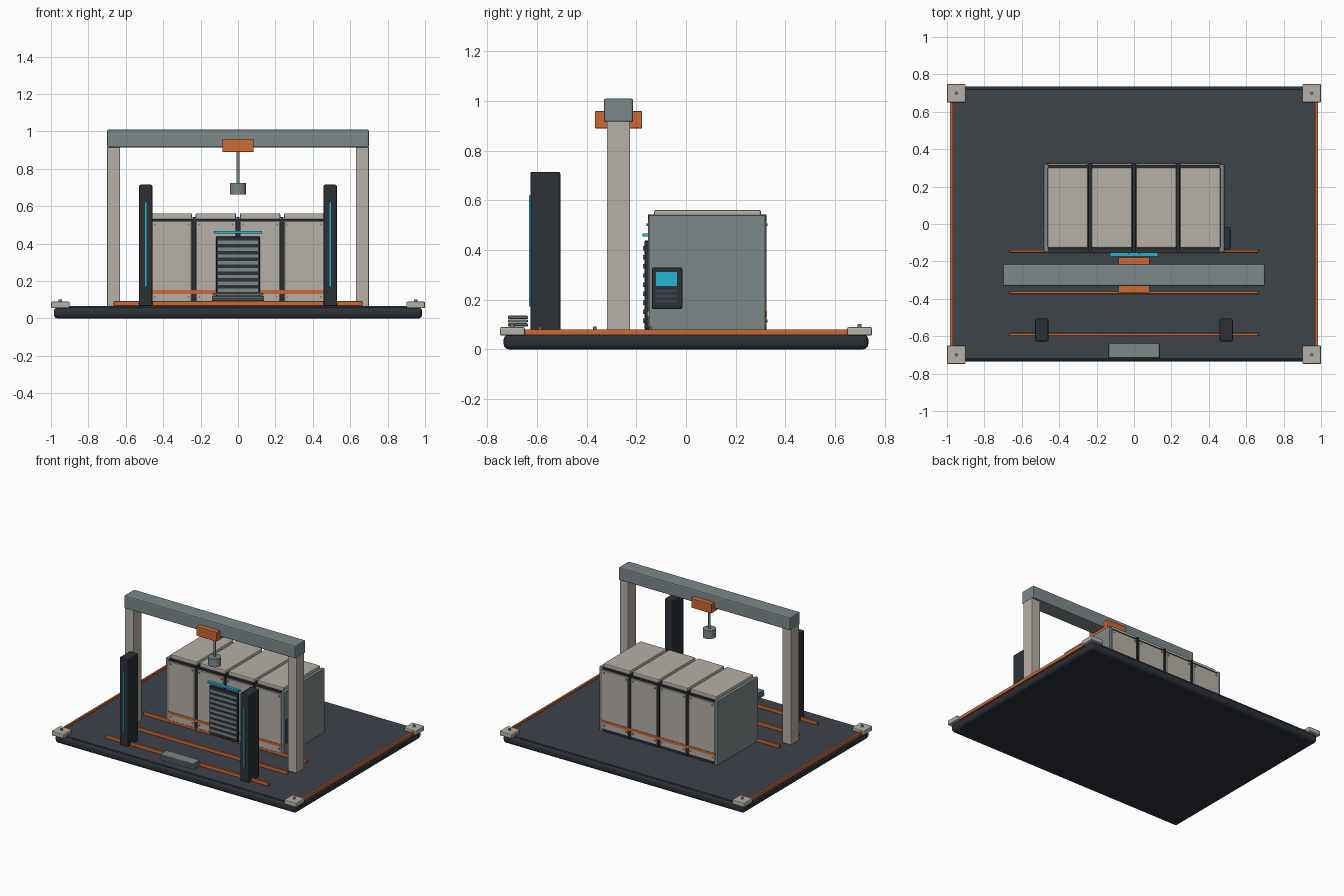
import bpy, bmesh, math
from mathutils import Matrix, Vector

if "Cube" in bpy.data.objects:
    bpy.data.objects.remove(bpy.data.objects["Cube"])


def paint(name, rgb):
    """Flat material from 0-255 display values, stored as linear."""
    m = bpy.data.materials.new(name)
    lin = [((c / 255 + 0.055) / 1.055) ** 2.4 for c in rgb]
    m.diffuse_color = (*lin, 1)
    m.use_nodes = True
    m.node_tree.nodes["Principled BSDF"].inputs["Base Color"].default_value = m.diffuse_color
    return m


CHARCOAL = paint("charcoal", (44, 49, 55))
SLATE = paint("slate_deck", (61, 67, 74))
BONE = paint("bone_panel", (182, 177, 168))
STEEL = paint("steel_grey", (125, 137, 138))
ORANGE = paint("safety_orange", (205, 104, 52))
CYAN = paint("cyan_glow", (34, 182, 212))


def finish(bm, name, mat):
    me = bpy.data.meshes.new(name)
    bm.to_mesh(me)
    bm.free()
    me.materials.append(mat)
    ob = bpy.data.objects.new(name, me)
    bpy.context.collection.objects.link(ob)
    return ob


def box(name, mat, x, y, z, bevel=0.0, seg=2):
    """Box from (min, max) ranges on each axis, optionally bevelled."""
    bm = bmesh.new()
    bmesh.ops.create_cube(bm, size=1)
    for v in bm.verts:
        v.co = Vector([(r[0] + r[1]) / 2 + c * (r[1] - r[0])
                       for r, c in zip((x, y, z), v.co)])
    if bevel:
        bmesh.ops.bevel(bm, geom=bm.edges[:], offset=bevel, segments=seg,
                        profile=0.5, affect='EDGES')
    return finish(bm, name, mat)


def rod(name, mat, centre, r, length, axis='Z', sides=16):
    bm = bmesh.new()
    bmesh.ops.create_cone(bm, cap_ends=True, segments=sides, radius1=r, radius2=r, depth=length)
    if axis == 'Y':
        bmesh.ops.rotate(bm, verts=bm.verts, matrix=Matrix.Rotation(math.pi / 2, 3, 'X'))
    bmesh.ops.translate(bm, verts=bm.verts, vec=centre)
    return finish(bm, name, mat)


def around(c, half):
    return (c - half, c + half)


# Platform and deck
box("platform_base", CHARCOAL, (-0.985, 0.985), (-0.735, 0.735), (0, 0.06), 0.022, 3)
box("deck_plate", SLATE, (-0.97, 0.97), (-0.72, 0.72), (0.05, 0.067))

# Corner pads with bolts, and orange edge rails
for sx in (-1, 1):
    for sy in (-1, 1):
        box("corner_pad", BONE, around(sx * 0.95, 0.05), around(sy * 0.699, 0.05),
            (0.055, 0.09), 0.007)
        rod("pad_bolt", STEEL, (sx * 0.95, sy * 0.699, 0.094), 0.009, 0.016, sides=12)
    box("edge_rail", ORANGE, around(sx * 0.976, 0.007), (-0.66, 0.66), (0.058, 0.08))

# Floor rails
for y in (-0.145, -0.367, -0.59):
    box("floor_rail", ORANGE, (-0.665, 0.665), around(y, 0.007), (0.066, 0.092), 0.002, 1)

# Gantry
for sx in (-1, 1):
    box("gantry_post", BONE, around(sx * 0.665, 0.035), around(-0.272, 0.047),
        (0.065, 0.92), 0.005)
box("gantry_beam", STEEL, (-0.70, 0.70), (-0.331, -0.213), (0.915, 1.01), 0.008)
box("hoist_trolley", ORANGE, (-0.083, 0.083), (-0.367, -0.177), (0.89, 0.96), 0.004)
rod("hoist_cable", STEEL, (0, -0.272, 0.81), 0.008, 0.19)
rod("hoist_weight", STEEL, (0, -0.272, 0.694), 0.044, 0.06, sides=24)

# Cabinet core, side plates and foot
box("cabinet_core", CHARCOAL, (-0.468, 0.468), (-0.146, 0.316), (0.066, 0.533))
for sx in (-1, 1):
    box("cabinet_side", STEEL, around(sx * 0.471, 0.012), (-0.15, 0.32), (0.066, 0.541), 0.004)
for i in (-1, 0, 1):
    box("cabinet_divider", CHARCOAL, around(i * 0.235, 0.007), (-0.154, 0.324), (0.075, 0.543))

# Cabinet modules: lids, front and back panels with corner bolts
for i in range(4):
    cx = (i - 1.5) * 0.236
    box("module_lid", BONE, around(cx, 0.108), (-0.128, 0.302), (0.53, 0.562), 0.007)
    for face_y, s in ((-0.148, -1), (0.318, 1)):
        box("module_panel", BONE, around(cx, 0.107), around(face_y, 0.006), (0.085, 0.522), 0.003, 1)
        for bx in (-0.09, 0.09):
            for bz in (0.115, 0.502):
                rod("panel_bolt", STEEL, (cx + bx, face_y + s * 0.007, bz), 0.006, 0.008, 'Y', 8)
for face_y in (-0.154, 0.324):
    box("cabinet_stripe", ORANGE, (-0.465, 0.465), around(face_y, 0.003), (0.132, 0.152))

# Louvred vent with glowing strip
box("vent_frame", CHARCOAL, (-0.117, 0.117), (-0.168, -0.148), (0.08, 0.438), 0.003, 1)
for i in range(9):
    box("vent_slat", STEEL, (-0.108, 0.108), (-0.174, -0.165), around(0.115 + i * 0.0365, 0.009))
box("vent_light", CYAN, (-0.127, 0.127), (-0.175, -0.152), (0.455, 0.467))

# Control console on the right side
box("console", CHARCOAL, (0.478, 0.516), (-0.137, -0.015), (0.162, 0.33), 0.006)
box("console_screen", CYAN, (0.512, 0.519), (-0.12, -0.036), (0.255, 0.312))
for z in (0.236, 0.215, 0.194):
    box("console_key_row", SLATE, (0.512, 0.519), (-0.12, -0.036), around(z, 0.006))

# Scanner pylons with light strips
for sx in (-1, 1):
    box("pylon", CHARCOAL, around(sx * 0.493, 0.035), (-0.627, -0.506), (0.066, 0.715), 0.007)
    box("pylon_light", CYAN, around(sx * 0.493, 0.004), (-0.632, -0.624), (0.172, 0.62))

# Entry step made of stacked plates
for i in range(3):
    z = 0.099 + i * 0.015
    box("step_plate", STEEL, around(0, 0.14 - (i == 2) * 0.004), (-0.717, -0.637),
        around(z, 0.0065), 0.003, 1)
